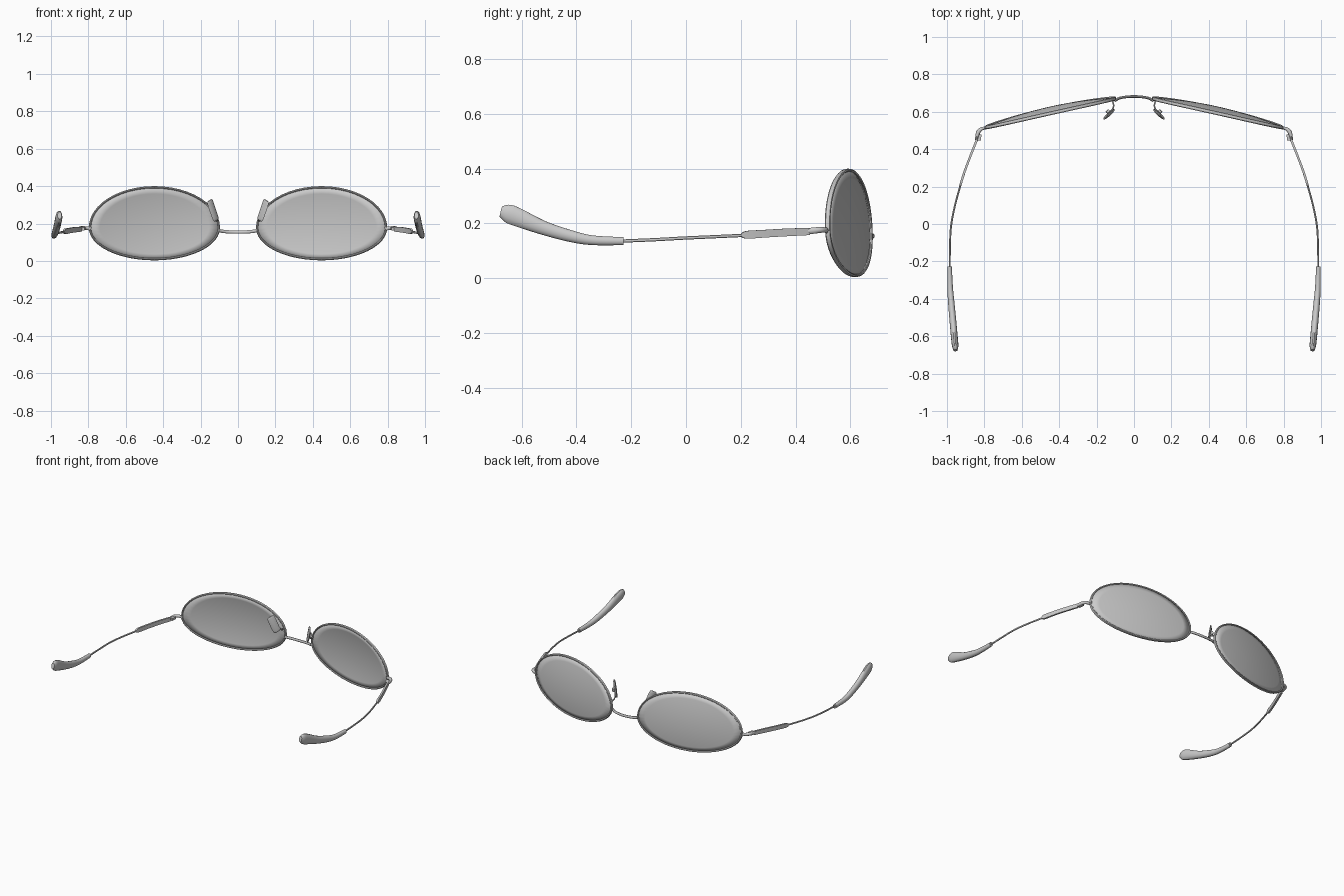
import bpy, bmesh
from math import sin, cos, pi, radians, sqrt
from mathutils import Vector


def finish(name, bm, mirror=True, thickness=0, smooth=40):
    bmesh.ops.recalc_face_normals(bm, faces=bm.faces)
    me = bpy.data.meshes.new(name)
    bm.to_mesh(me)
    bm.free()
    ob = bpy.data.objects.new(name, me)
    bpy.context.collection.objects.link(ob)
    bpy.ops.object.select_all(action='DESELECT')
    ob.select_set(True)
    bpy.context.view_layer.objects.active = ob
    bpy.ops.object.shade_smooth_by_angle(angle=radians(smooth))
    if thickness:
        m = ob.modifiers.new("Thickness", 'SOLIDIFY')
        m.thickness, m.offset = thickness, 0
    if mirror:
        m = ob.modifiers.new("Mirror", 'MIRROR')
        m.use_mirror_merge = False
    return ob


def resample(keys, n):
    # Catmull-Rom through rows of (x, y, z, half width, half height)
    out = []
    for i in range(len(keys) - 1):
        rows = [keys[max(0, min(len(keys) - 1, i + k))] for k in (-1, 0, 1, 2)]
        for j in range(n):
            t = j / n
            out.append([0.5 * (2 * b + (c - a) * t + (2*a - 5*b + 4*c - d) * t*t
                               + (3*b - a - 3*c + d) * t**3)
                        for a, b, c, d in zip(*rows)])
    return out + [list(keys[-1])]


def sweep(name, keys, n=5, sides=10, up=(0, 0, 1), closed=False, mirror=True):
    rows = resample(keys, n) if n > 1 else [list(k) for k in keys]
    pts, up = [Vector(r[:3]) for r in rows], Vector(up)
    bm, rings, N = bmesh.new(), [], len(rows)
    grow, turn = (sqrt(2), pi / 4) if sides == 4 else (1, 0)
    for i, r in enumerate(rows):
        if closed:
            t = pts[(i + 1) % N] - pts[i - 1]
        else:
            t = pts[min(i + 1, N - 1)] - pts[max(i - 1, 0)]
        t.normalize()
        s = t.cross(up).normalized()
        u = s.cross(t)
        rings.append([bm.verts.new(pts[i] + grow * (
            s * r[3] * cos(2 * pi * k / sides + turn) +
            u * r[4] * sin(2 * pi * k / sides + turn))) for k in range(sides)])
    for i in range(N if closed else N - 1):
        a, b = rings[i], rings[(i + 1) % N]
        for k in range(sides):
            q = (k + 1) % sides
            bm.faces.new((a[k], a[q], b[q], b[k]))
    if not closed:
        bm.faces.new(rings[0])
        bm.faces.new(rings[-1])
    return finish(name, bm, mirror)


def lens_point(angle, f=1.0, inset=0.0):
    # egg-shaped outline wrapped on the curved, tilted front
    x = 0.447 + f * (0.345 - inset) * cos(angle)
    z = 0.177 + f * ((0.217 if sin(angle) > 0 else 0.168) - inset) * sin(angle)
    return (x, 0.673 - 0.25 * x * x - 0.5 * (z - 0.2)**2 - 0.065 * (z - 0.2), z)


# lenses
SEG = 48
bm = bmesh.new()
centre = bm.verts.new(lens_point(0, 0))
last = None
for j in range(1, 8):
    ring = [bm.verts.new(lens_point(2 * pi * k / SEG, j / 7, 0.004)) for k in range(SEG)]
    for k in range(SEG):
        q = (k + 1) % SEG
        bm.faces.new((last[k], last[q], ring[q], ring[k]) if last
                     else (centre, ring[k], ring[q]))
    last = ring
finish("lens", bm, thickness=0.006)

# rims
sweep("rim", [(*lens_point(2 * pi * k / SEG), 0.006, 0.010) for k in range(SEG)],
      n=1, sides=8, up=(0, 1, 0), closed=True)

# bridge
sweep("bridge", [(-0.104, 0.658, 0.163, 0.007, 0.009), (-0.07, 0.675, 0.157, 0.007, 0.009),
                 (0, 0.682, 0.154, 0.007, 0.009), (0.07, 0.675, 0.157, 0.007, 0.009),
                 (0.104, 0.658, 0.163, 0.007, 0.009)], mirror=False)

# nose pads and their wire arms
sweep("nose_pad", [(0.116, 0.600, 0.218, 0.004, 0.016), (0.119, 0.597, 0.227, 0.007, 0.024),
                   (0.135, 0.586, 0.272, 0.009, 0.026), (0.149, 0.576, 0.314, 0.007, 0.025),
                   (0.152, 0.573, 0.323, 0.004, 0.018)], up=(0.65, -0.75, 0), sides=8)
sweep("nose_pad_arm", [(0.116, 0.660, 0.215, 0.004, 0.006), (0.109, 0.635, 0.222, 0.004, 0.006),
                       (0.116, 0.612, 0.245, 0.004, 0.006), (0.137, 0.590, 0.268, 0.005, 0.007)],
      sides=6)
sweep("nose_pad_mount", [(0.130, 0.605, 0.265, 0.013, 0.013), (0.142, 0.592, 0.268, 0.013, 0.013)],
      n=1, sides=8)

# end pieces and hinges
sweep("end_piece", [(0.785, 0.513, 0.172, 0.006, 0.010), (0.812, 0.510, 0.175, 0.009, 0.010),
                    (0.832, 0.492, 0.176, 0.011, 0.011), (0.840, 0.462, 0.173, 0.009, 0.012),
                    (0.842, 0.440, 0.172, 0.006, 0.010)])
sweep("hinge", [(0.826, 0.480, 0.174, 0.012, 0.008), (0.832, 0.447, 0.172, 0.012, 0.008)],
      n=1, sides=4)

# temples: flat front plate, thin wire, padded ear tip
sweep("temple_plate", [(0.840, 0.450, 0.170, 0.006, 0.013), (0.872, 0.370, 0.167, 0.006, 0.014),
                       (0.904, 0.285, 0.162, 0.006, 0.014), (0.924, 0.222, 0.158, 0.006, 0.014),
                       (0.930, 0.202, 0.156, 0.005, 0.006)], sides=4)
sweep("temple_wire", [(0.927, 0.210, 0.156, 0.005, 0.006), (0.957, 0.100, 0.151, 0.005, 0.006),
                      (0.978, -0.010, 0.146, 0.005, 0.006), (0.984, -0.120, 0.140, 0.005, 0.006),
                      (0.985, -0.240, 0.135, 0.005, 0.006)], sides=8)
sweep("ear_tip", [(0.986, -0.228, 0.135, 0.012, 0.015), (0.983, -0.340, 0.138, 0.015, 0.018),
                  (0.977, -0.420, 0.153, 0.017, 0.022), (0.968, -0.520, 0.183, 0.018, 0.026),
                  (0.960, -0.610, 0.220, 0.018, 0.034), (0.956, -0.650, 0.236, 0.017, 0.034),
                  (0.954, -0.676, 0.243, 0.011, 0.020)], sides=14)
